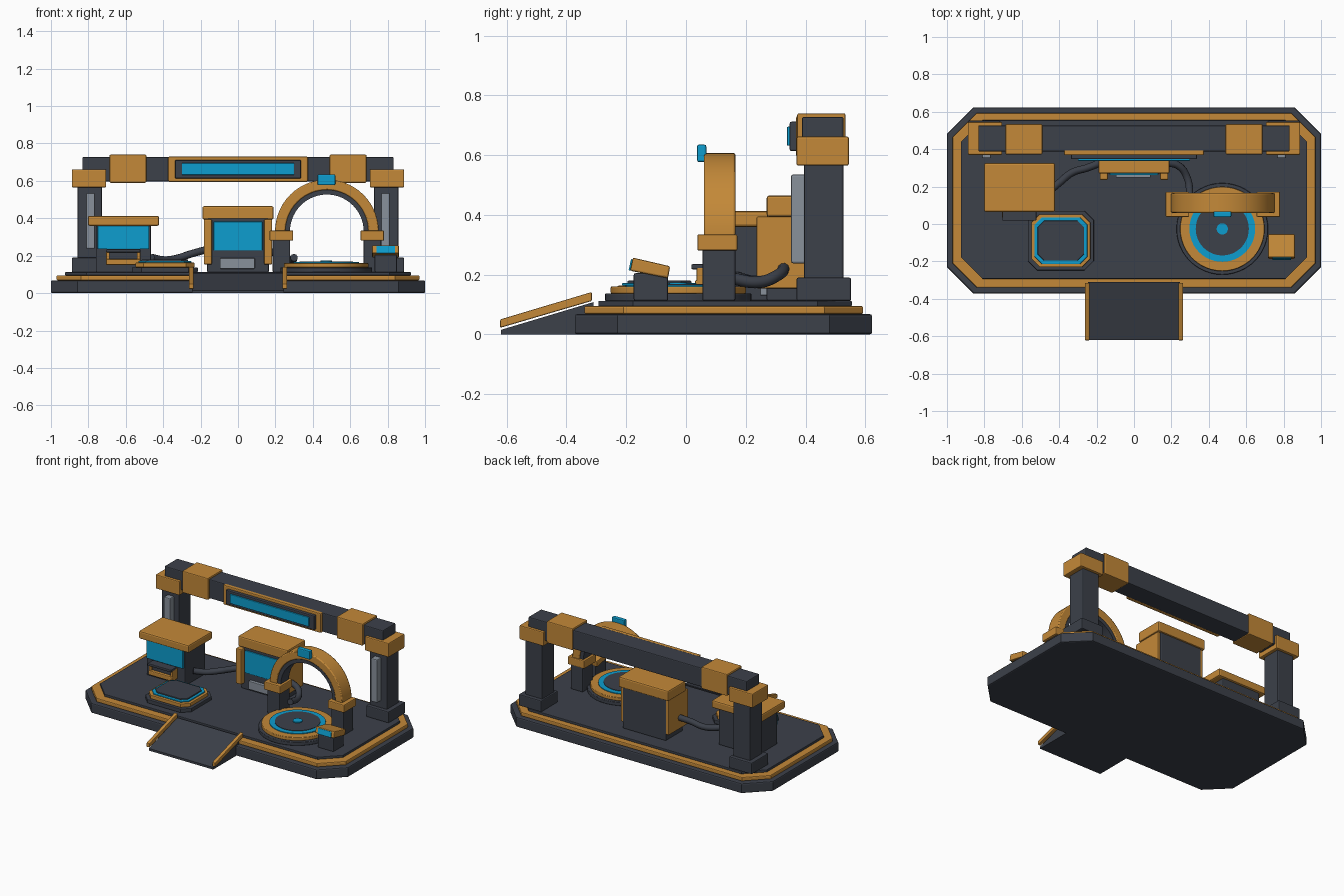
import bpy, bmesh, math
from mathutils import Vector

if "Cube" in bpy.data.objects:
    bpy.data.objects.remove(bpy.data.objects["Cube"])


def mat(name, rgb):
    m = bpy.data.materials.new(name)
    m.diffuse_color = (*rgb, 1)
    m.use_nodes = True
    m.node_tree.nodes["Principled BSDF"].inputs["Base Color"].default_value = m.diffuse_color
    return m


DARK = mat("charcoal", (0.045, 0.052, 0.068))
ORANGE = mat("orange", (0.55, 0.25, 0.04))
BLUE = mat("cyan_blue", (0.004, 0.34, 0.62))
GREY = mat("light_grey", (0.25, 0.285, 0.33))


def finish(name, bm, m, bevel=0.0, smooth=False):
    bmesh.ops.recalc_face_normals(bm, faces=bm.faces)
    me = bpy.data.meshes.new(name)
    bm.to_mesh(me)
    bm.free()
    me.materials.append(m)
    ob = bpy.data.objects.new(name, me)
    bpy.context.collection.objects.link(ob)
    if bevel:
        b = ob.modifiers.new("bevel", 'BEVEL')
        b.width, b.segments, b.limit_method = bevel, 2, 'ANGLE'
        b.angle_limit = math.radians(50)
    if smooth:
        bpy.ops.object.select_all(action='DESELECT')
        ob.select_set(True)
        bpy.context.view_layer.objects.active = ob
        bpy.ops.object.shade_smooth_by_angle(angle=math.radians(35))
    return ob


def box(name, x, y, z, m, bevel=0.006):
    """Box from (min, max) pairs."""
    bm = bmesh.new()
    bmesh.ops.create_cube(bm, size=1)
    for v in bm.verts:
        v.co = [(r[0] + r[1]) / 2 + c * (r[1] - r[0]) for r, c in zip((x, y, z), v.co)]
    return finish(name, bm, m, bevel)


def prism(name, pts, axis, lo, hi, m, bevel=0.0, smooth=False):
    """Extrude a closed outline along x or z."""
    bm = bmesh.new()
    place = (lambda p, t: (t, p[0], p[1])) if axis == 'x' else (lambda p, t: (p[0], p[1], t))
    base = bm.faces.new([bm.verts.new(place(p, lo)) for p in pts])
    top = bmesh.ops.extrude_face_region(bm, geom=[base])["geom"]
    step = Vector(place((0, 0), hi - lo))
    bmesh.ops.translate(bm, vec=step, verts=[g for g in top if isinstance(g, bmesh.types.BMVert)])
    return finish(name, bm, m, bevel, smooth)


def octagon(x, y, c):
    (x0, x1), (y0, y1) = x, y
    return [(x0 + c, y0), (x1 - c, y0), (x1, y0 + c), (x1, y1 - c),
            (x1 - c, y1), (x0 + c, y1), (x0, y1 - c), (x0, y0 + c)]


def ring(cx, cy, r, n=48):
    return [(cx + r * math.cos(2 * math.pi * i / n), cy + r * math.sin(2 * math.pi * i / n))
            for i in range(n)]


def arch(name, cx, cz, r0, r1, y0, y1, m, bevel, n=28):
    """Half ring standing in the xz plane."""
    bm = bmesh.new()
    rows = []
    for i in range(n + 1):
        a = math.pi * i / n
        rows.append([bm.verts.new((cx + r * math.cos(a), y, cz + r * math.sin(a)))
                     for r, y in ((r0, y0), (r1, y0), (r1, y1), (r0, y1))])
    for a, b in zip(rows, rows[1:]):
        for k in range(4):
            bm.faces.new((a[k], a[(k + 1) % 4], b[(k + 1) % 4], b[k]))
    bm.faces.new(rows[0])
    bm.faces.new(rows[-1])
    return finish(name, bm, m, bevel, True)


def cable(name, pts, r=0.02):
    cu = bpy.data.curves.new(name, 'CURVE')
    cu.dimensions, cu.bevel_depth, cu.bevel_resolution, cu.use_fill_caps = '3D', r, 3, True
    cu.resolution_u = 8
    s = cu.splines.new('BEZIER')
    s.bezier_points.add(len(pts) - 1)
    for p, co in zip(s.bezier_points, pts):
        p.co = co
        p.handle_left_type = p.handle_right_type = 'AUTO'
    cu.materials.append(DARK)
    bpy.context.collection.objects.link(bpy.data.objects.new(name, cu))


# Platform: slab, trim and deck with cut corners
prism("base_slab", octagon((-1, 1), (-.372, .623), .142), 'z', 0, .068, DARK, .008)
prism("base_trim", octagon((-.97, .97), (-.34, .593), .13), 'z', .068, .095, ORANGE, .006)
prism("deck", octagon((-.925, .925), (-.293, .555), .115), 'z', .095, .112, DARK, .003)

# Entrance ramp with sloping side rails
prism("ramp", [(-.62, 0), (-.31, 0), (-.31, .108), (-.62, .015)], 'x', -.245, .245, DARK)
for s in (-1, 1):
    prism("ramp_rail", [(-.622, .022), (-.315, .112), (-.315, .142), (-.622, .05)],
          'x', s * .25 - .012, s * .25 + .012, ORANGE, .004)

# Gantry: two posts and a beam
for s in (-1, 1):
    def sx(a, b):
        return tuple(sorted((s * a, s * b)))
    box("post_foot", sx(.715, .888), (.37, .553), (.112, .19), DARK)
    box("post", sx(.727, .857), (.395, .527), (.18, .6), DARK)
    box("post_light_strip", sx(.765, .813), (.352, .4), (.238, .535), GREY)
    box("post_cap", sx(.705, .888), (.37, .545), (.565, .662), ORANGE)
    box("beam_clamp", sx(.49, .687), (.372, .534), (.59, .74), ORANGE)
box("beam", (-.832, .832), (.388, .527), (.597, .728), DARK)
box("sign_frame", (-.373, .373), (.368, .395), (.595, .73), ORANGE)
box("sign_panel", (-.337, .337), (.347, .375), (.613, .712), DARK)
box("sign_screen", (-.3, .3), (.338, .35), (.632, .695), BLUE, .003)

# Left booth
box("booth_body", (-.76, -.465), (.09, .31), (.112, .37), DARK)
box("booth_roof", (-.803, -.422), (.065, .325), (.36, .413), ORANGE, .009)
box("booth_screen", (-.75, -.475), (.075, .095), (.235, .362), BLUE, .003)
box("booth_slot_back", (-.69, -.53), (.05, .095), (.16, .228), DARK, .003)
box("booth_slot_sill", (-.705, -.522), (.03, .095), (.15, .182), ORANGE)
for x in (-.705, -.54):
    box("booth_slot_side", (x, x + .018), (.035, .095), (.15, .225), ORANGE, .004)
box("booth_shelf", (-.703, -.522), (.018, .08), (.218, .235), DARK, .004)

# Central kiosk
box("kiosk_body", (-.165, .165), (.27, .455), (.112, .4), DARK)
box("kiosk_roof", (-.19, .19), (.27, .465), (.393, .465), ORANGE, .009)
for x in (-.183, .14):
    box("kiosk_side", (x, x + .043), (.236, .45), (.153, .395), ORANGE)
box("kiosk_screen", (-.13, .13), (.262, .275), (.228, .382), BLUE, .003)
box("kiosk_tray", (-.097, .09), (.248, .275), (.13, .187), GREY, .004)

# Square pad
def pad(name, d, z0, z1, m):
    prism(name, octagon((-.567 + d, -.215 - d), (-.248 + d, .07 - d), .05 - d * .3),
          'z', z0, z1, m, .004)


pad("square_pad_base", 0, .112, .138, DARK)
pad("square_pad_trim", .018, .138, .163, ORANGE)
pad("square_pad_glow", .034, .163, .172, BLUE)
pad("square_pad_top", .052, .165, .18, DARK)

# Round pad
PX, PY = .472, -.026
for name, r, z0, z1, m in (("round_pad_base", .245, .112, .137, DARK),
                           ("round_pad_trim", .226, .137, .16, ORANGE),
                           ("round_pad_glow", .176, .16, .165, BLUE),
                           ("round_pad_top", .142, .162, .168, DARK),
                           ("round_pad_dot", .03, .165, .174, BLUE)):
    prism(name, ring(PX, PY, r), 'z', z0, z1, m, .003 if r > .2 else 0, True)

# Arch gate
arch("arch_band", .475, .33, .222, .277, .06, .165, ORANGE, .006)
arch("arch_lining", .475, .33, .197, .224, .068, .157, DARK, 0)
for s in (-1, 1):
    cx = .475 + s * .243
    box("arch_leg", (cx - .047, cx + .047), (.055, .165), (.112, .29), DARK)
    box("arch_collar", (cx - .063, cx + .063), (.038, .172), (.28, .335), ORANGE)
box("arch_lamp", (.425, .52), (.037, .068), (.577, .635), BLUE)

# Control pedestal with tilted head
box("pedestal", (.73, .85), (-.175, -.06), (.112, .205), DARK)
prism("pedestal_head", [(-.187, .213), (-.06, .188), (-.053, .228), (-.178, .257)],
      'x', .717, .86, ORANGE, .006)
prism("pedestal_screen", [(-.192, .215), (-.184, .213), (-.176, .25), (-.184, .252)],
      'x', .74, .84, BLUE)

# Cables between the machines
cable("left_cable", [(-.46, .17, .19), (-.4, .22, .178), (-.33, .275, .185),
                     (-.25, .3, .21), (-.16, .335, .235)])
cable("right_cable", [(.16, .33, .225), (.24, .31, .2), (.285, .245, .175), (.3, .14, .19)])
